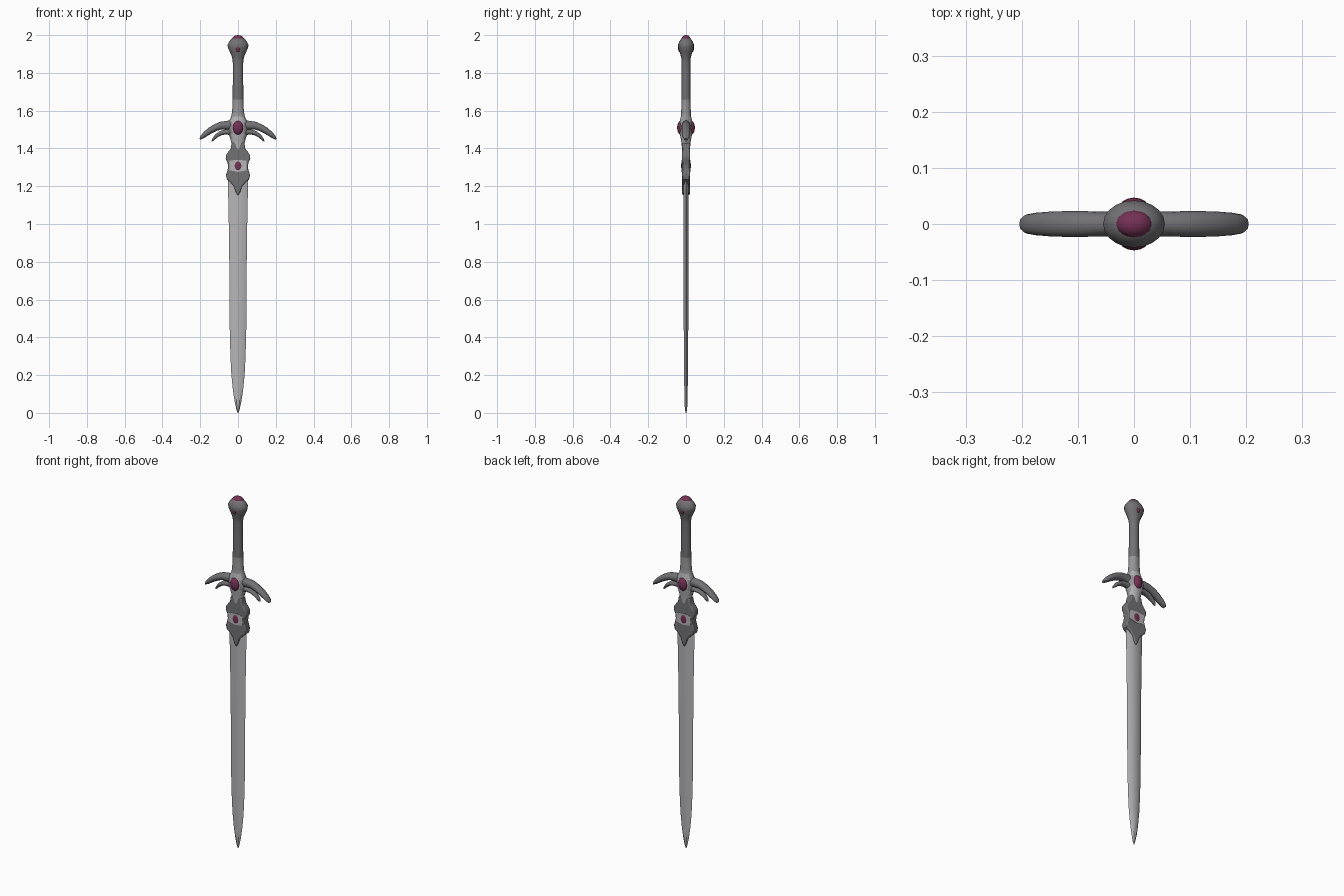
import bpy, bmesh, math
from mathutils import Vector

if "Cube" in bpy.data.objects:
    bpy.data.objects.remove(bpy.data.objects["Cube"])


def material(name, rgb):
    m = bpy.data.materials.new(name)
    m.diffuse_color = (*rgb, 1)
    m.use_nodes = True
    m.node_tree.nodes["Principled BSDF"].inputs["Base Color"].default_value = m.diffuse_color
    return m


DARK = material("dark_steel", (0.17, 0.165, 0.175))
MID = material("worn_steel", (0.30, 0.30, 0.31))
SILVER = material("silver", (0.47, 0.46, 0.48))
GEM = material("plum_gem", (0.18, 0.03, 0.09))


def finish(name, bm, mats, angle=40):
    bmesh.ops.recalc_face_normals(bm, faces=bm.faces)
    me = bpy.data.meshes.new(name)
    bm.to_mesh(me)
    bm.free()
    for m in mats:
        me.materials.append(m)
    ob = bpy.data.objects.new(name, me)
    bpy.context.collection.objects.link(ob)
    bpy.ops.object.select_all(action='DESELECT')
    ob.select_set(True)
    bpy.context.view_layer.objects.active = ob
    bpy.ops.object.shade_smooth_by_angle(angle=math.radians(angle))
    return ob


def skin(bm, rings):
    # bridge successive vertex rings and cap the ends
    loops = [[bm.verts.new(p) for p in r] for r in rings]
    n = len(loops[0])
    for a, b in zip(loops, loops[1:]):
        for i in range(n):
            bm.faces.new((a[i], a[(i + 1) % n], b[(i + 1) % n], b[i]))
    bm.faces.new(loops[0])
    bm.faces.new(loops[-1])


def turned(name, profile, mats, n=20, rule=None):
    # elliptical loft along z from (z, half width, half depth)
    bm = bmesh.new()
    skin(bm, [[(rx * math.cos(2 * math.pi * i / n), ry * math.sin(2 * math.pi * i / n), z)
               for i in range(n)] for z, rx, ry in profile])
    if rule:
        for f in bm.faces:
            f.material_index = rule(f.calc_center_median())
    return finish(name, bm, mats)


def horn(name, side, path, n=14):
    # curved tapering arm from (x, z, half height, half depth)
    bm = bmesh.new()
    pts = [Vector((x, 0, z)) for x, z, _, _ in path]
    rings = []
    for i, (x, z, h, d) in enumerate(path):
        t = (pts[min(i + 1, len(pts) - 1)] - pts[max(i - 1, 0)]).normalized()
        nrm = Vector((-t.z, 0, t.x))
        ring = []
        for k in range(n):
            a = 2 * math.pi * k / n
            p = pts[i] + nrm * (h * math.sin(a))
            ring.append((side * p.x, d * math.cos(a), p.z))
        rings.append(ring)
    skin(bm, rings)
    return finish(name, bm, [DARK])


def plate(name, half, depth, mat, bevel=0.006):
    # mirrored outline extruded along y
    outline = half + [(-x, z) for x, z in reversed(half) if x > 0]
    bm = bmesh.new()
    f = bm.faces.new([bm.verts.new((x, -depth, z)) for x, z in outline])
    g = bmesh.ops.extrude_face_region(bm, geom=[f])
    bmesh.ops.translate(bm, vec=(0, 2 * depth, 0),
                        verts=[v for v in g["geom"] if isinstance(v, bmesh.types.BMVert)])
    ob = finish(name, bm, [mat])
    if bevel:
        mod = ob.modifiers.new("soft_edges", 'BEVEL')
        mod.width = bevel
        mod.segments = 2
        mod.limit_method = 'ANGLE'
        mod.angle_limit = math.radians(50)
    return ob


def gem(name, loc, size):
    bm = bmesh.new()
    bmesh.ops.create_uvsphere(bm, u_segments=16, v_segments=10, radius=1)
    for v in bm.verts:
        v.co = Vector(a * b + c for a, b, c in zip(v.co, size, loc))
    return finish(name, bm, [GEM])


# Blade: six-sided section tapering to the tip
bm = bmesh.new()
rings = []
for z, w, t in [(0, .002, .002), (.02, .009, .006), (.06, .018, .008), (.12, .027, .009),
                (.2, .035, .010), (.3, .040, .011), (.45, .044, .012), (.7, .045, .012),
                (.95, .048, .012), (1.12, .051, .012), (1.2, .054, .013), (1.3, .052, .013)]:
    rings.append([(w, 0, z), (.45 * w, t, z), (-.45 * w, t, z),
                  (-w, 0, z), (-.45 * w, -t, z), (.45 * w, -t, z)])
skin(bm, rings)
finish("blade", bm, [SILVER], 30)

# Collar holding the blade, with a pointed lower end
plate("blade_collar", [(0, 1.15), (.012, 1.17), (.022, 1.20), (.044, 1.225), (.058, 1.235),
                       (.064, 1.26), (.057, 1.28), (.052, 1.30), (.055, 1.325), (.065, 1.345),
                       (.063, 1.365), (.050, 1.385), (.038, 1.40), (.034, 1.43), (0, 1.43)],
      .021, DARK)
plate("collar_inlay", [(0, 1.275), (.046, 1.285), (.044, 1.30), (.046, 1.335), (0, 1.34)],
      .0225, SILVER, 0)

# Guard hub
turned("guard_hub", [(1.38, .030, .020), (1.42, .033, .023), (1.45, .040, .027),
                     (1.48, .050, .033), (1.51, .054, .036), (1.54, .050, .033),
                     (1.57, .036, .027), (1.60, .030, .025)], [SILVER, MID],
       rule=lambda c: 0 if abs(c.x) < .035 and c.z < 1.56 else 1)

# Guard arms and lower prongs
for side, label in ((1, "right"), (-1, "left")):
    horn("guard_arm_" + label, side,
         [(.02, 1.520, .030, .022), (.06, 1.523, .024, .022), (.09, 1.521, .021, .023),
          (.12, 1.510, .019, .023), (.15, 1.493, .017, .022), (.175, 1.474, .014, .020),
          (.192, 1.459, .010, .017), (.201, 1.449, .004, .010)])
    horn("guard_prong_" + label, side,
         [(.03, 1.485, .020, .019), (.06, 1.488, .014, .018), (.09, 1.482, .012, .017),
          (.115, 1.466, .010, .014), (.132, 1.447, .006, .010), (.138, 1.437, .002, .004)])

# Grip with a worn base
turned("grip", [(1.58, .032, .025), (1.60, .033, .026), (1.615, .029, .024), (1.66, .029, .024),
                (1.72, .028, .024), (1.80, .027, .024), (1.87, .028, .024), (1.90, .034, .028)],
       [DARK, MID], rule=lambda c: int(c.z < 1.66))

# Pommel
turned("pommel", [(1.86, .027, .023), (1.885, .032, .026), (1.91, .043, .034),
                  (1.935, .054, .041), (1.95, .055, .042), (1.965, .047, .036),
                  (1.982, .034, .025), (1.986, .020, .014)], [DARK])

# Gems
gem("pommel_top_gem", (0, 0, 1.975), (.033, .025, .025))
for y, label in ((-1, "front"), (1, "back")):
    gem("guard_gem_" + label, (0, y * .026, 1.51), (.028, .021, .038))
    gem("collar_gem_" + label, (0, y * .018, 1.308), (.022, .008, .028))
    gem("pommel_gem_" + label, (0, y * .034, 1.928), (.011, .008, .018))
